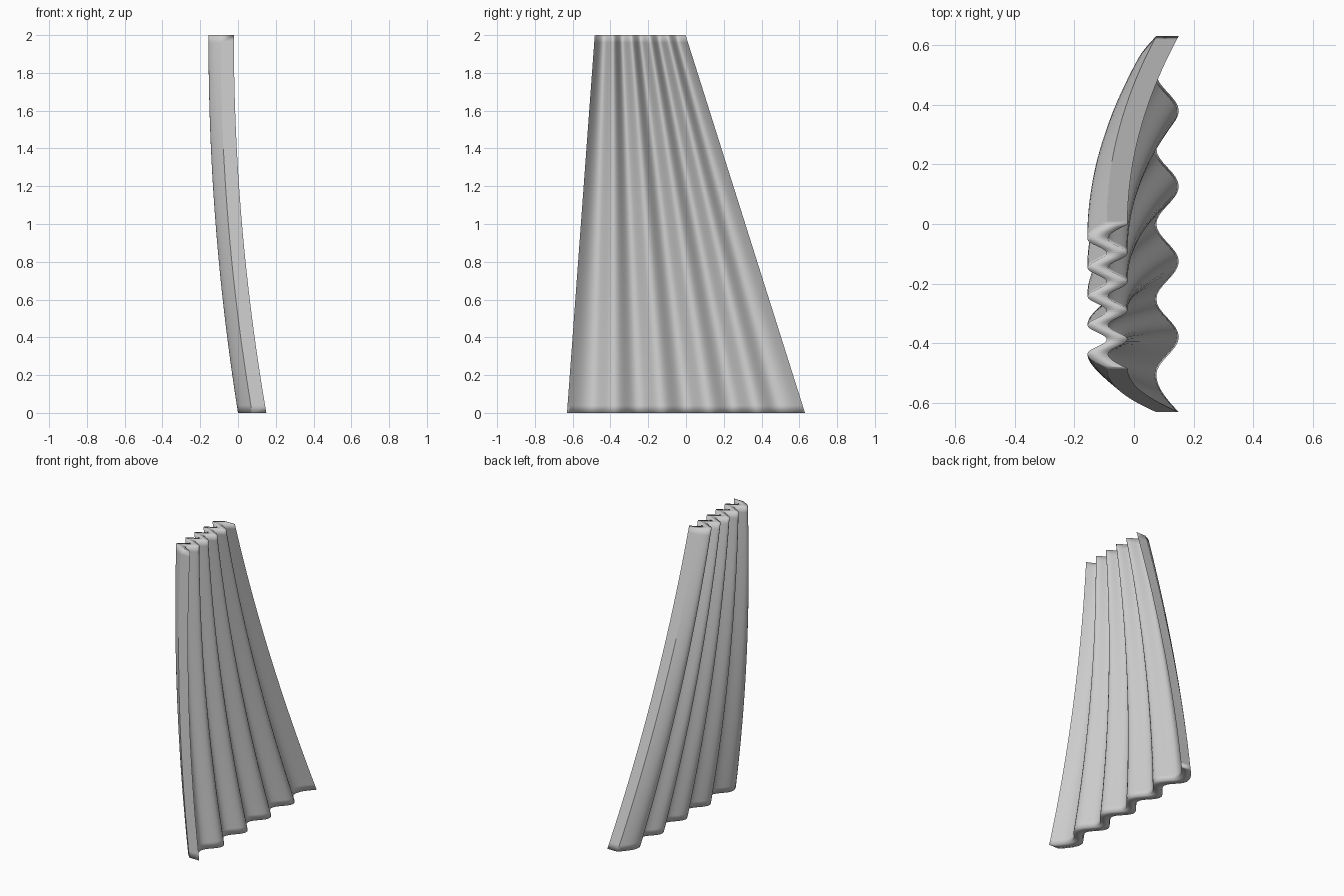
import bpy, bmesh, math

if "Cube" in bpy.data.objects:
    bpy.data.objects.remove(bpy.data.objects["Cube"])

PLEATS, COLS = 5, 80
THICK = 0.075
ROWS = [0, 0.04] + [0.04 + 1.92 * i / 24 for i in range(1, 24)] + [1.96, 2.0]


def wave(u):
    """Pleat wave across the width, 1 at crests and -1 in valleys; straighter at both ends."""
    p = u * PLEATS
    e = min(p, PLEATS - p)
    if e < 0.5:
        return 1 - 2 * math.sin(math.pi * e)
    return math.cos(2 * math.pi * p)


def point(u, z, back):
    """Gathered curtain: the width narrows and the cloth sweeps back with height."""
    t = z / 2
    y0 = -0.63 + 0.147 * t
    y1 = 0.63 - 0.632 * t
    sweep = (1 - t) ** 2
    crest = -0.022 + 0.172 * sweep
    amp = 0.0325 + 0.005 * sweep
    x = crest - amp * (1 - wave(u)) - (THICK - 0.006 * t if back else 0)
    return (x, y0 + (y1 - y0) * u, z)


# curtain: closed ring of front and back points lofted up the rows
us = [i / COLS for i in range(COLS + 1)]
ring = [(u, False) for u in us] + [(u, True) for u in reversed(us)]
n = len(ring)
bm = bmesh.new()
rows = [[bm.verts.new(point(u, z, b)) for u, b in ring] for z in ROWS]
for lo, hi in zip(rows, rows[1:]):
    for i in range(n):
        j = (i + 1) % n
        bm.faces.new((lo[i], lo[j], hi[j], hi[i]))

# hem and top edge, bridged between front and back
for row in (rows[0], rows[-1]):
    for i in range(COLS):
        bm.faces.new((row[i], row[i + 1], row[n - 2 - i], row[n - 1 - i]))
bmesh.ops.recalc_face_normals(bm, faces=bm.faces)
for f in bm.faces:
    f.smooth = True

# keep the two upright side edges crisp
for lo, hi in zip(rows, rows[1:]):
    for i in (0, COLS, COLS + 1, n - 1):
        bm.edges.get((lo[i], hi[i])).smooth = False

mesh = bpy.data.meshes.new("curtain")
bm.to_mesh(mesh)
bm.free()
cloth = bpy.data.materials.new("grey cloth")
cloth.diffuse_color = (0.6, 0.6, 0.6, 1)
cloth.use_nodes = True
cloth.node_tree.nodes["Principled BSDF"].inputs["Base Color"].default_value = cloth.diffuse_color
mesh.materials.append(cloth)
curtain = bpy.data.objects.new("curtain", mesh)
bpy.context.collection.objects.link(curtain)
